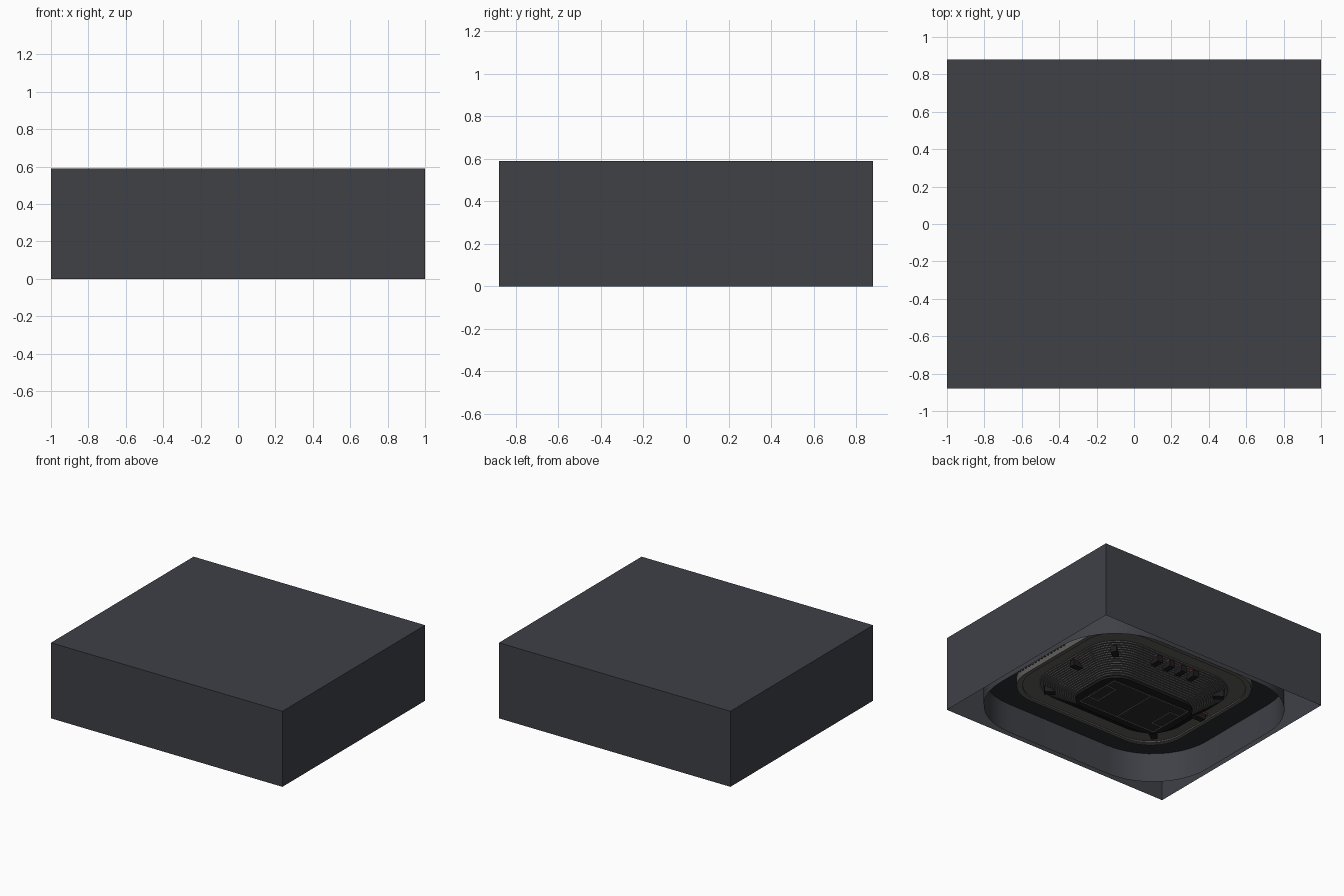
import bpy, bmesh
from math import sin, cos, pi, atan2
from mathutils import Matrix

if "Cube" in bpy.data.objects:
    bpy.data.objects.remove(bpy.data.objects["Cube"])


def mat(name, c):
    m = bpy.data.materials.new(name)
    m.diffuse_color = (*c, 1)
    m.use_nodes = True
    m.node_tree.nodes["Principled BSDF"].inputs["Base Color"].default_value = m.diffuse_color
    return m


SHELL = mat("night_shell", (0.05, 0.052, 0.062))
DARK = mat("dark_ground", (0.025, 0.026, 0.03))
STONE = mat("concrete", (0.12, 0.115, 0.108))
SEATS = mat("seating", (0.09, 0.09, 0.09))
BLACK = mat("black", (0.012, 0.012, 0.014))
RED = mat("red", (0.3, 0.04, 0.025))
GRASS = mat("turf", (0.02, 0.025, 0.022))
LINE = mat("pitch_paint", (0.3, 0.3, 0.3))


def finish(name, bm, material, smooth=False):
    me = bpy.data.meshes.new(name)
    bm.to_mesh(me)
    bm.free()
    ob = bpy.data.objects.new(name, me)
    bpy.context.collection.objects.link(ob)
    me.materials.append(material)
    if smooth:
        bpy.context.view_layer.objects.active = ob
        ob.select_set(True)
        bpy.ops.object.shade_smooth_by_angle()
        ob.select_set(False)
    return ob


def rounded(a, b, r, n=10):
    """Rounded rectangle outline with half sizes a, b."""
    pts = []
    for k, (sx, sy) in enumerate([(1, 1), (-1, 1), (-1, -1), (1, -1)]):
        for i in range(n + 1):
            t = (k + i / n) * pi / 2
            pts.append((sx * (a - r) + r * cos(t), sy * (b - r) + r * sin(t)))
    return pts


def loft(name, sections, material, cap=False, smooth=False):
    """Skin a stack of rounded rectangles (a, b, r, z)."""
    bm = bmesh.new()
    loops = [[bm.verts.new((x, y, z)) for x, y in rounded(a, b, r)]
             for a, b, r, z in sections]
    for lo, hi in zip(loops, loops[1:]):
        for i in range(len(lo)):
            j = (i + 1) % len(lo)
            bm.faces.new((lo[i], lo[j], hi[j], hi[i]))
    if cap:
        bm.faces.new(loops[-1])
    return finish(name, bm, material, smooth)


def boxes(name, items, material):
    """Several boxes in one object: (centre, size, turn about z)."""
    bm = bmesh.new()
    for c, s, turn in items:
        bmesh.ops.create_cube(bm, size=1, matrix=Matrix.Translation(c)
                              @ Matrix.Rotation(turn, 4, 'Z')
                              @ Matrix.Diagonal((*s, 1)))
    return finish(name, bm, material)


# Outer enclosure: a box open at the bottom
bm = bmesh.new()
bmesh.ops.create_cube(bm, size=1, matrix=Matrix.Translation((0, 0, 0.295))
                      @ Matrix.Diagonal((2, 1.76, 0.59, 1)))
bmesh.ops.delete(bm, geom=[f for f in bm.faces if f.normal.z < -0.5], context='FACES')
finish("enclosure", bm, SHELL)

# Rounded outer wall and the flat surround above it
loft("outer_wall", [(0.96, 0.84, 0.5, 0), (0.96, 0.84, 0.5, 0.23)], SHELL, smooth=True)
loft("surround", [(0.96, 0.84, 0.5, 0.23), (0.72, 0.62, 0.28, 0.23)], DARK)

# Concourse rim
loft("concourse", [(0.72, 0.62, 0.28, 0.23), (0.72, 0.62, 0.28, 0.165),
                   (0.69, 0.59, 0.28, 0.165), (0.69, 0.59, 0.28, 0.175),
                   (0.62, 0.50, 0.28, 0.175)], STONE)

# Stepped seating bowl
steps, N = [], 16
for i in range(N):
    for k in (i, i + 1):
        t = k / N
        steps.append((0.62 - 0.21 * t, 0.50 - 0.24 * t, 0.28 - 0.12 * t,
                      0.175 - 0.15 * i / N))
loft("terraces", steps, SEATS)

# Pitch floor, turf and markings
loft("pitch_floor", [(0.41, 0.26, 0.16, 0.034), (0.41, 0.26, 0.16, 0.016)], BLACK, cap=True)
boxes("turf", [((0, 0, 0.015), (0.70, 0.40, 0.008), 0)], GRASS)
lines = [((0, 0, 0.015), (0.004, 0.38, 0.01), 0)]
for s in (-1, 1):
    lines += [((0, s * 0.19, 0.015), (0.68, 0.004, 0.01), 0),
              ((s * 0.34, 0, 0.015), (0.004, 0.38, 0.01), 0),
              ((s * 0.25, 0, 0.015), (0.004, 0.20, 0.01), 0)]
    lines += [((s * 0.295, e * 0.1, 0.015), (0.09, 0.004, 0.01), 0) for e in (-1, 1)]
boxes("pitch_lines", lines, LINE)

# Entrance tunnels through the stands: corners, ends and the long sides
spots = [(sx * 0.48, sy * 0.36) for sx in (-1, 1) for sy in (-1, 1)]
spots += [(0.57, 0.04), (-0.57, 0.04)]
spots += [(x, 0.45) for x in (-0.165, -0.055, 0.055, 0.165)]
tunnels, trims = [], []
for x, y in spots:
    if abs(x) < 0.2:
        turn = pi / 2
    else:
        turn = atan2(y, x) if abs(y) > 0.1 else 0
    tunnels.append(((x, y, 0.125), (0.08, 0.045, 0.05), turn))
    trims.append(((x - 0.02 * cos(turn), y - 0.02 * sin(turn), 0.15),
                  (0.09, 0.05, 0.012), turn))
boxes("entrance_tunnels", tunnels, BLACK)
boxes("tunnel_trims", trims, RED)

# Row of posts outside the concourse
boxes("fence_posts", [((0.74, -0.42 + 0.035 * i, 0.21), (0.012, 0.012, 0.04), 0)
                      for i in range(16)], STONE)
